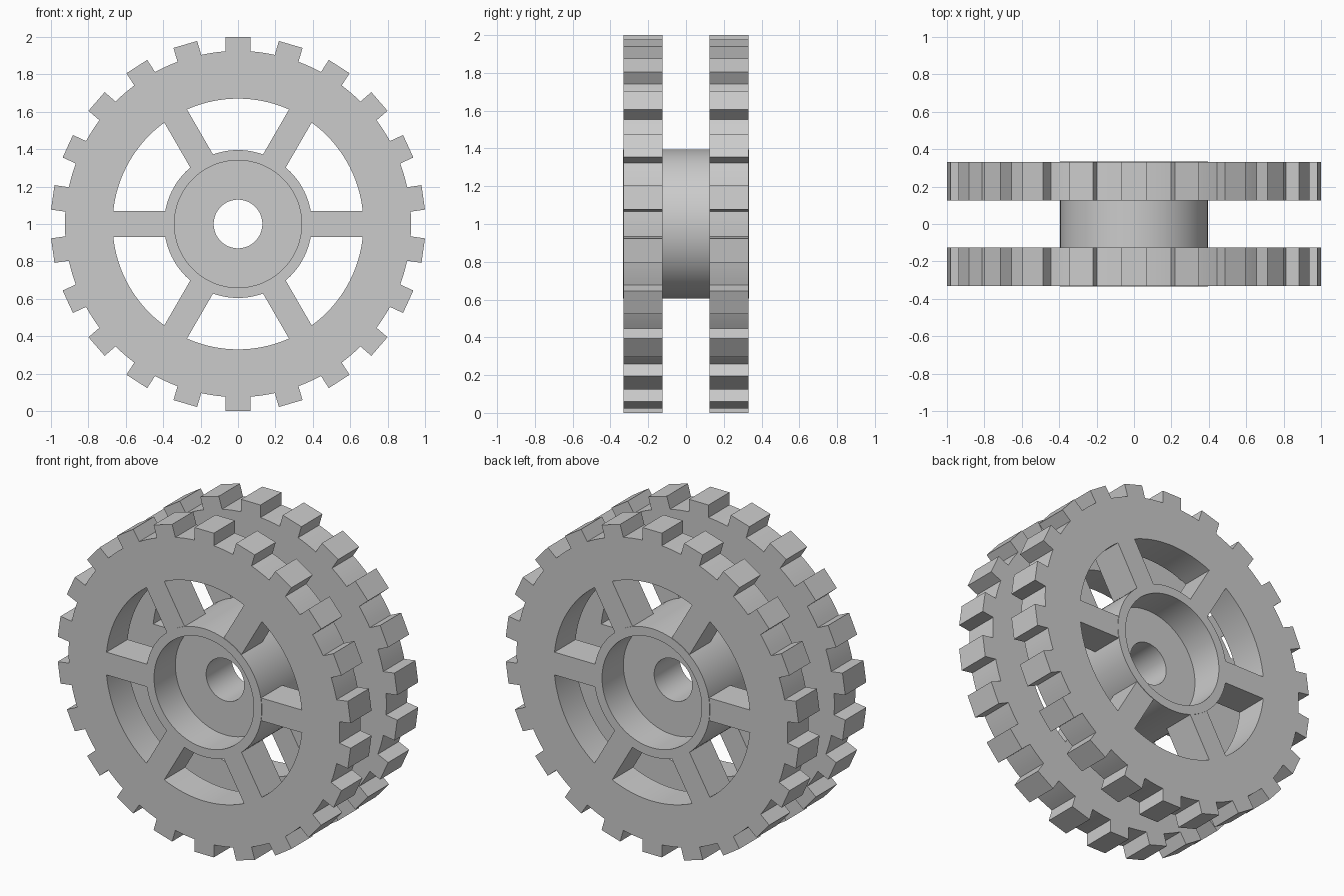
import bpy
import bmesh
from math import sin, cos, asin, pi, radians, tau

cube = bpy.data.objects.get("Cube")
if cube:
    bpy.data.objects.remove(cube, do_unlink=True)

TEETH, SPOKES = 22, 6
ROOT, TIP, TOOTH_HALF = 0.925, 1.0, 0.066
RIM_IN, SPOKE_HALF = 0.67, 0.07
HUB_OUT, HUB_IN, BORE = 0.395, 0.34, 0.13
INNER, OUTER, HUB_END = 0.125, 0.33, 0.333

grey = bpy.data.materials.new("plain grey")
grey.use_nodes = True
grey.diffuse_color = (0.6, 0.6, 0.6, 1)
grey.node_tree.nodes["Principled BSDF"].inputs["Base Color"].default_value = (0.6, 0.6, 0.6, 1)


def arc(radius, start, end, steps):
    return [(radius * cos(start + (end - start) * i / steps),
             radius * sin(start + (end - start) * i / steps)) for i in range(steps + 1)]


def gear_outline():
    """Square-sided teeth joined by short root arcs."""
    points, pitch, half = [], tau / TEETH, asin(TOOTH_HALF / ROOT)
    for i in range(TEETH):
        a = pi / 2 + i * pitch
        for side in (-TOOTH_HALF, TOOTH_HALF):
            points.append((TIP * cos(a) - side * sin(a), TIP * sin(a) + side * cos(a)))
        points += arc(ROOT, a + half, a + pitch - half, 4)
    return points


def window_outline(index):
    """Opening between two parallel-sided spokes."""
    a, b = index * tau / SPOKES, (index + 1) * tau / SPOKES
    low = HUB_OUT - 0.025
    out, inn = asin(SPOKE_HALF / RIM_IN), asin(SPOKE_HALF / low)
    return arc(RIM_IN, a + out, b - out, 16) + arc(low, b - inn, a + inn, 10)


def finish(obj):
    bm = bmesh.new()
    bm.from_mesh(obj.data)
    bmesh.ops.remove_doubles(bm, verts=bm.verts, dist=0.0001)
    bmesh.ops.recalc_face_normals(bm, faces=bm.faces)
    bm.to_mesh(obj.data)
    bm.free()
    obj.data.materials.clear()
    obj.data.materials.append(grey)
    bpy.ops.object.select_all(action='DESELECT')
    obj.select_set(True)
    bpy.context.view_layer.objects.active = obj
    bpy.ops.object.shade_smooth_by_angle(angle=radians(25))


def toothed_wheel(name, y):
    curve = bpy.data.curves.new(name, 'CURVE')
    curve.dimensions, curve.fill_mode = '2D', 'BOTH'
    curve.extrude = (OUTER - INNER) / 2
    loops = [gear_outline(), arc(HUB_OUT - 0.04, 0, tau, 64)[:-1]]
    loops += [window_outline(i) for i in range(SPOKES)]
    for points in loops:
        spline = curve.splines.new('POLY')
        spline.points.add(len(points) - 1)
        for p, (u, v) in zip(spline.points, points):
            p.co = (u, v, 0, 1)
        spline.use_cyclic_u = True
    obj = bpy.data.objects.new(name, curve)
    bpy.context.collection.objects.link(obj)
    obj.rotation_euler.x = pi / 2
    obj.location = (0, y, 1)
    bpy.ops.object.select_all(action='DESELECT')
    obj.select_set(True)
    bpy.context.view_layer.objects.active = obj
    bpy.ops.object.convert(target='MESH')
    finish(bpy.context.view_layer.objects.active)


# Two toothed wheels with spokes
middle = (INNER + OUTER) / 2
toothed_wheel("front_wheel", -middle)
toothed_wheel("back_wheel", middle)

# Turned hub with a bore and a recess at each end
half = [(BORE, INNER), (HUB_IN, INNER), (HUB_IN, HUB_END), (HUB_OUT, HUB_END)]
profile = half + [(r, -y) for r, y in reversed(half)]
bm = bmesh.new()
verts = [bm.verts.new((r, y, 0)) for r, y in profile]
edges = [bm.edges.new((v, verts[i - 1])) for i, v in enumerate(verts)]
bmesh.ops.spin(bm, geom=verts + edges, cent=(0, 0, 0), axis=(0, 1, 0),
               angle=tau, steps=96, use_merge=True)
mesh = bpy.data.meshes.new("hub")
bm.to_mesh(mesh)
bm.free()
hub = bpy.data.objects.new("hub", mesh)
hub.location.z = 1
bpy.context.collection.objects.link(hub)
finish(hub)
